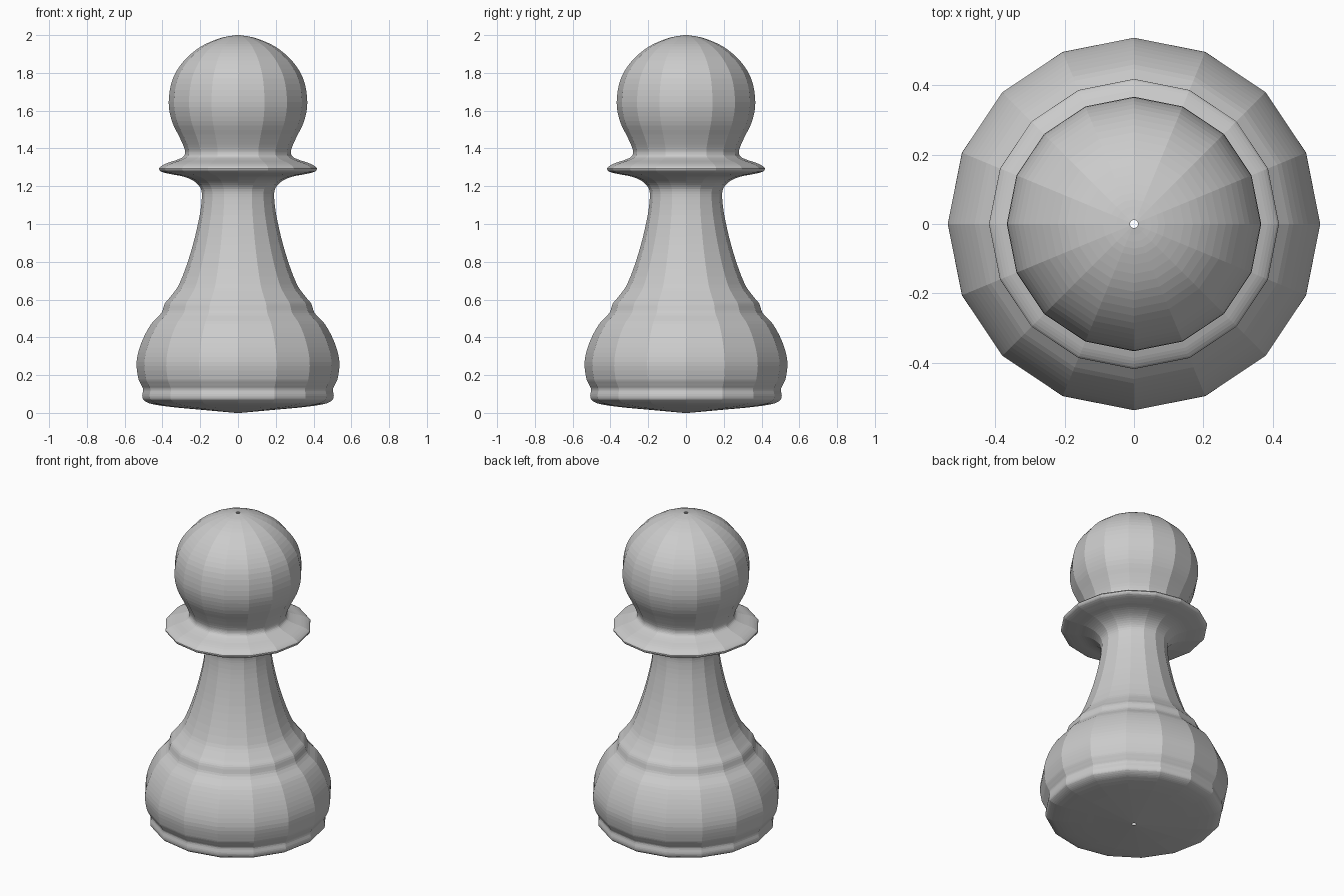
import bpy, bmesh, math
from mathutils import Vector

SIDES = 16
STEPS = 4

cube = bpy.data.objects.get("Cube")
if cube:
    bpy.data.objects.remove(cube, do_unlink=True)

# Grey finish
grey = bpy.data.materials.new("plain_grey")
grey.use_nodes = True
colour = (0.6, 0.6, 0.6, 1)
grey.diffuse_color = colour
grey.node_tree.nodes["Principled BSDF"].inputs["Base Color"].default_value = colour

# Half profile as (radius, height), from the underside to the tip
base = [(.012, 0), (.2, .017), (.35, .031), (.46, .048), (.5, .068), (.507, .09),
        (.502, .125), (.512, .147), (.527, .18), (.537, .27), (.512, .37),
        (.46, .47), (.405, .53), (.387, .58), (.36, .612)]
stem = [(.312, .68), (.25, .85), (.208, 1.02), (.192, 1.13), (.196, 1.185)]
collar = [(.23, 1.225), (.285, 1.25), (.355, 1.264), (.408, 1.278), (.418, 1.295),
          (.386, 1.318), (.317, 1.342), (.286, 1.36)]
head = [(.281, 1.39), (.305, 1.45), (.35, 1.545), (.367, 1.645), (.345, 1.77),
        (.285, 1.865), (.195, 1.94), (.09, 1.985), (.012, 2)]


def smooth_profile(points, steps):
    """Centripetal-style spline through the points, with chord-scaled tangents."""
    p = [Vector((r, 0, z)) for r, z in points]
    tangents = []
    for i in range(len(p)):
        a, b = p[max(i - 1, 0)], p[min(i + 1, len(p) - 1)]
        length = (p[i] - a).length + (b - p[i]).length
        tangents.append((b - a) / length)
    result = []
    for i in range(len(p) - 1):
        chord = (p[i + 1] - p[i]).length
        for k in range(steps):
            t = k / steps
            result.append(p[i] * (2 * t**3 - 3 * t**2 + 1)
                          + p[i + 1] * (3 * t**2 - 2 * t**3)
                          + tangents[i] * chord * (t**3 - 2 * t**2 + t)
                          + tangents[i + 1] * chord * (t**3 - t**2))
    return result + [p[-1]]


# Turn the profile around the upright axis
bm = bmesh.new()
verts = [bm.verts.new(co) for co in smooth_profile(base + stem + collar + head, STEPS)]
edges = [bm.edges.new(pair) for pair in zip(verts, verts[1:])]
bmesh.ops.spin(bm, geom=verts + edges, cent=(0, 0, 0), axis=(0, 0, 1),
               angle=math.tau, steps=SIDES, use_merge=True)
bmesh.ops.remove_doubles(bm, verts=bm.verts[:], dist=0.0002)
bmesh.ops.recalc_face_normals(bm, faces=bm.faces[:])

mesh = bpy.data.meshes.new("turned_piece")
bm.to_mesh(mesh)
bm.free()
mesh.materials.append(grey)
piece = bpy.data.objects.new("turned_piece", mesh)
bpy.context.collection.objects.link(piece)
